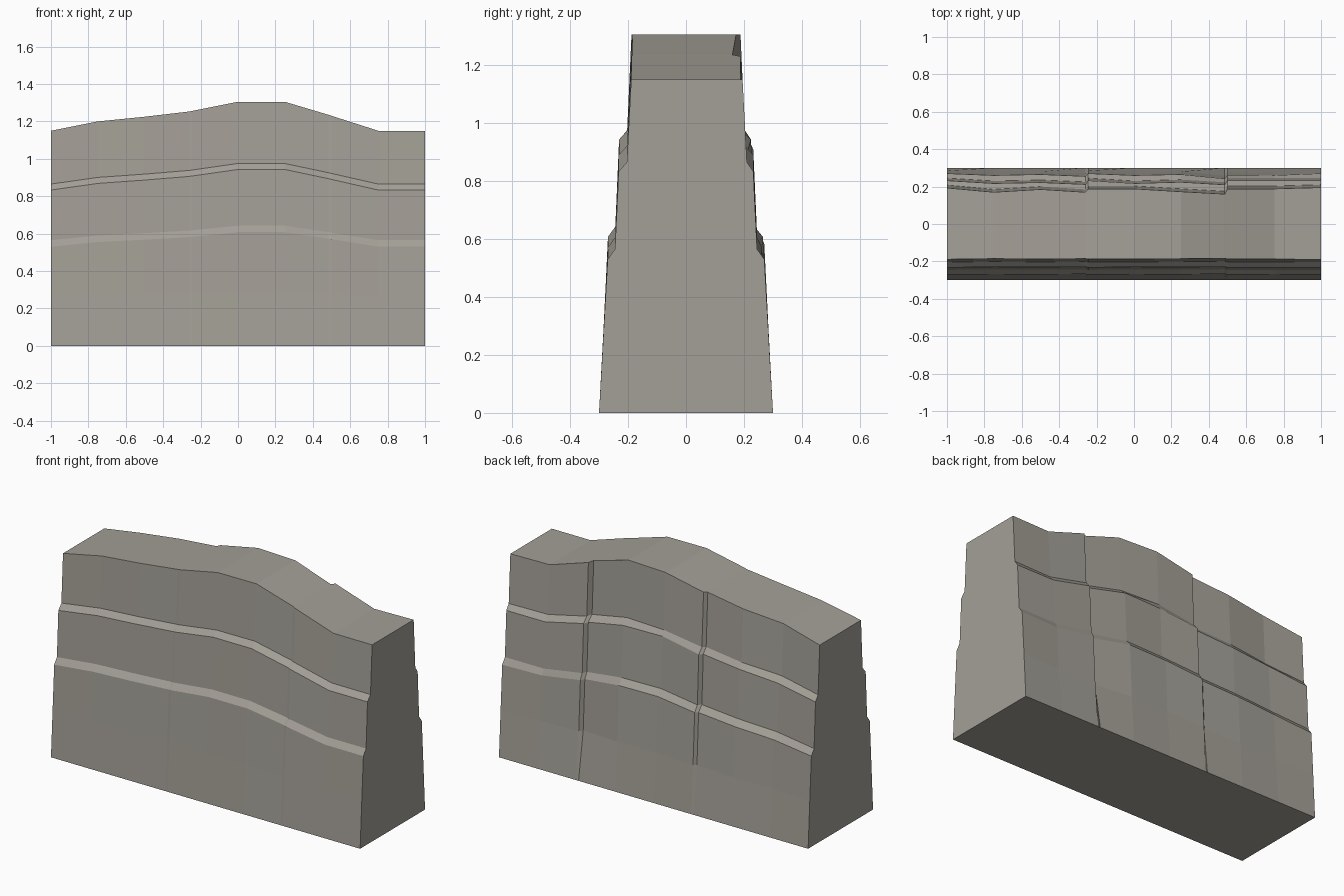
import bpy, bmesh

cube = bpy.data.objects.get("Cube")
if cube:
    bpy.data.objects.remove(cube, do_unlink=True)

stone = bpy.data.materials.new("warm grey stone")
stone.use_nodes = True
colour = (0.37, 0.35, 0.31, 1)
stone.diffuse_color = colour
stone.node_tree.nodes["Principled BSDF"].inputs["Base Color"].default_value = colour

# Stations along the wall: x, crest height, back recess of bottom, middle and top tiers
stations = [
    (-1.0, 1.15, 0.0, 0.0, -0.005),
    (-0.75, 1.20, 0.01, 0.015, 0.018),
    (-0.5, 1.225, 0.005, 0.01, 0.003),
    (-0.26, 1.253, 0.015, 0.02, 0.018),
    (-0.245, 1.256, 0.0, 0.0, 0.0),
    (0.0, 1.305, 0.01, 0.015, 0.0),
    (0.25, 1.305, 0.005, 0.008, 0.015),
    (0.485, 1.235, 0.02, 0.022, 0.028),
    (0.5, 1.23, 0.0, 0.0, 0.0),
    (0.75, 1.15, 0.01, 0.0, 0.0),
    (1.0, 1.15, 0.0, 0.0, -0.007),
]

# Profile rows: height, how much it follows the crest, half depth, tier
rows = [
    (0.0, 0.0, 0.30, None),
    (0.27, 0.1, 0.285, 0),
    (0.53, 0.5, 0.27, 0),
    (0.565, 0.5, 0.245, 1),
    (0.833, 0.71, 0.232, 1),
    (0.865, 0.71, 0.203, 2),
    (1.15, 1.0, 0.188, 2),
]

bm = bmesh.new()
rings = []
for x, crest, *recess in stations:
    front, back = [], []
    for z, follow, depth, tier in rows:
        height = z + follow * (crest - 1.15)
        inset = 0 if tier is None else recess[tier]
        front.append(bm.verts.new((x, -depth + 0.15 * inset, height)))
        back.append(bm.verts.new((x, depth - inset, height)))
    rings.append(front + back[::-1])

# Loft the stepped faces, crest and underside, then close both ends
count = len(rings[0])
for a, b in zip(rings, rings[1:]):
    for i in range(count):
        j = (i + 1) % count
        bm.faces.new((a[i], b[i], b[j], a[j]))
bm.faces.new(rings[0])
bm.faces.new(rings[-1][::-1])

# Narrow fissure running down the back of the bottom tier
for ring in rings[7:9]:
    ring[-2].co.y -= 0.008
    ring[-3].co.y -= 0.008
bmesh.ops.recalc_face_normals(bm, faces=bm.faces)

mesh = bpy.data.meshes.new("stepped_rock_wall")
bm.to_mesh(mesh)
bm.free()
mesh.materials.append(stone)
wall = bpy.data.objects.new("stepped_rock_wall", mesh)
bpy.context.collection.objects.link(wall)
